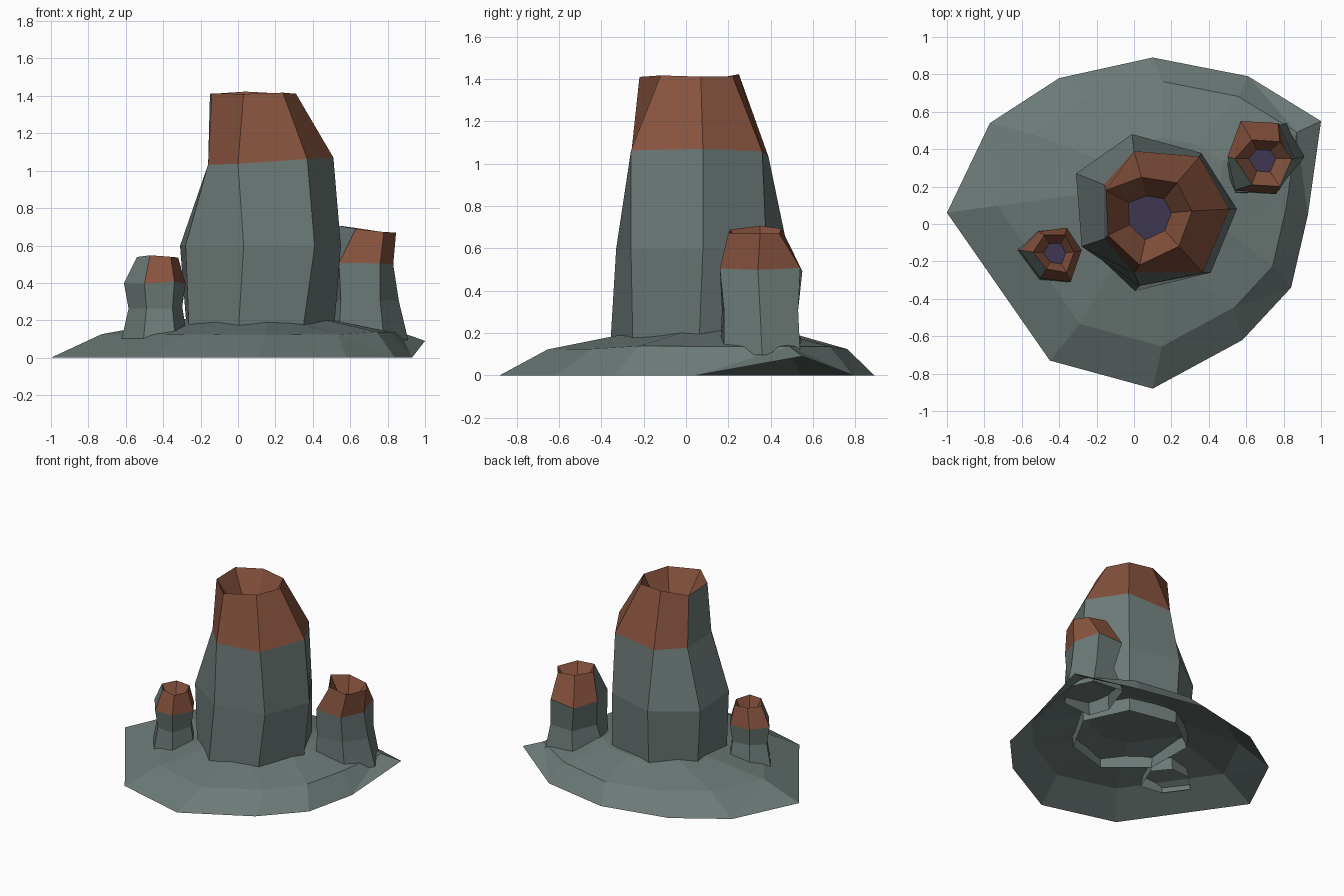
import bpy
import bmesh
import random

random.seed(4)
if "Cube" in bpy.data.objects:
    bpy.data.objects.remove(bpy.data.objects["Cube"])


def material(name, rgb):
    mat = bpy.data.materials.new(name)
    mat.use_nodes = True
    color = (*rgb, 1.0)
    mat.diffuse_color = color
    for node in mat.node_tree.nodes:
        if node.type == "BSDF_PRINCIPLED":
            node.inputs["Base Color"].default_value = color
    return mat


STONE, RUST, DEEP = range(3)
palette = [
    material("grey_stone", (0.15, 0.195, 0.185)),
    material("rust_crust", (0.24, 0.085, 0.047)),
    material("deep_violet", (0.047, 0.038, 0.085)),
]


def add_ring(bm, outline, z, tilt=0.0, jitter=0.0):
    """Closed ring of vertices; tilt raises it towards the model's left."""
    return [bm.verts.new((x, y, z + tilt * x + random.uniform(-jitter, jitter)))
            for x, y in outline]


def bridge(bm, lower, upper, index=STONE):
    """Join two rings with quads and return the faces in ring order."""
    n = len(lower)
    faces = []
    for i in range(n):
        j = (i + 1) % n
        face = bm.faces.new((lower[i], lower[j], upper[j], upper[i]))
        face.material_index = index
        faces.append(face)
    return faces


def scaled(outline, centre, factor):
    cx, cy = centre
    return [(cx + (x - cx) * factor, cy + (y - cy) * factor) for x, y in outline]


def finish(bm, name):
    mesh = bpy.data.meshes.new(name)
    bm.to_mesh(mesh)
    bm.free()
    for mat in palette:
        mesh.materials.append(mat)
    obj = bpy.data.objects.new(name, mesh)
    bpy.context.collection.objects.link(obj)
    return obj


def chimney(name, sections, throat_centre, throat_scale, throat_z):
    """Open-footed vent: stone wall, rust cap, funnel and violet throat."""
    bm = bmesh.new()
    rings = [add_ring(bm, outline, z, tilt, 0.008) for outline, z, tilt in sections]
    for lower, upper in zip(rings[:-2], rings[1:-1]):
        bridge(bm, lower, upper)
    cap = bridge(bm, rings[-2], rings[-1], RUST)
    cap[1].material_index = STONE  # bare stone strip on the right flank
    rim = sections[-1][0]
    throat = add_ring(bm, scaled(rim, throat_centre, throat_scale), throat_z)
    bridge(bm, rings[-1], throat, RUST)
    bm.faces.new(throat).material_index = DEEP
    return finish(bm, name)


# Rocky mound: an open shell with one lifted tip, steeper at the back and left
edge = [(-1, .06), (-.45, -.73), (.1, -.88), (.58, -.62), (.84, -.34),
        (.93, .05), (1, .55), (.61, .79), (.1, .89), (-.4, .78), (-.77, .54)]
bm = bmesh.new()
outer = add_ring(bm, edge, 0)
outer[6].co.z = .09
slope = add_ring(bm, scaled(edge, (.35, .25), .8), .13, 0, .01)
crown = add_ring(bm, scaled(edge, (.18, .22), .36), .21, 0, .01)
bridge(bm, outer, slope)
bridge(bm, slope, crown)
peak = bm.verts.new((.18, .22, .21))
for a, b in zip(crown, crown[1:] + crown[:1]):
    bm.faces.new((a, b, peak))
bmesh.ops.triangulate(bm, faces=bm.faces[:])
finish(bm, "rock_mound")

# Tall central chimney
foot = [(0, .45), (-.27, .25), (-.26, -.12), (0, -.36), (.34, -.25), (.51, .06), (.36, .38)]
belly = [(-.01, .48), (-.31, .27), (-.28, -.12), (.03, -.33), (.41, -.26), (.55, .08), (.36, .38)]
shoulder = [(0, .39), (-.16, .21), (-.16, -.08), (0, -.26), (.37, -.26), (.51, .08), (.35, .36)]
rim = [(.04, .25), (-.15, .18), (-.14, -.06), (.03, -.22), (.24, -.12), (.31, .07), (.23, .22)]
chimney("main_chimney",
        [(foot, .1, 0), (belly, .6, 0), (shoulder, 1.04, .06), (rim, 1.415, 0)],
        (.09, .05), .5, 1.2)

# Medium chimney on the left, drawn in at the back below its cap
foot = [(.57, .56), (.48, .3), (.54, .16), (.78, .18), (.91, .36), (.82, .54)]
waist = [(.61, .51), (.52, .34), (.55, .17), (.76, .18), (.86, .35), (.78, .53)]
shoulder = [(.57, .55), (.5, .36), (.54, .18), (.76, .16), (.83, .34), (.77, .54)]
rim = [(.63, .45), (.54, .35), (.63, .21), (.78, .2), (.845, .35), (.78, .44)]
chimney("left_chimney",
        [(foot, .1, 0), (waist, .3, 0), (shoulder, .5, 0), (rim, .755, -.1)],
        (.68, .35), .48, .57)

# Small chimney on the right, pinched at the waist
shoulder = [(-.51, -.04), (-.61, -.14), (-.5, -.29), (-.34, -.31), (-.28, -.14), (-.36, -.02)]
rim = [(-.48, -.06), (-.54, -.15), (-.47, -.24), (-.36, -.26), (-.32, -.15), (-.37, -.06)]
heart = (-.42, -.16)
chimney("right_chimney",
        [(scaled(shoulder, heart, 1.1), .07, 0), (scaled(shoulder, heart, .87), .27, 0),
         (shoulder, .4, 0), (rim, .54, 0)],
        heart, .55, .45)
